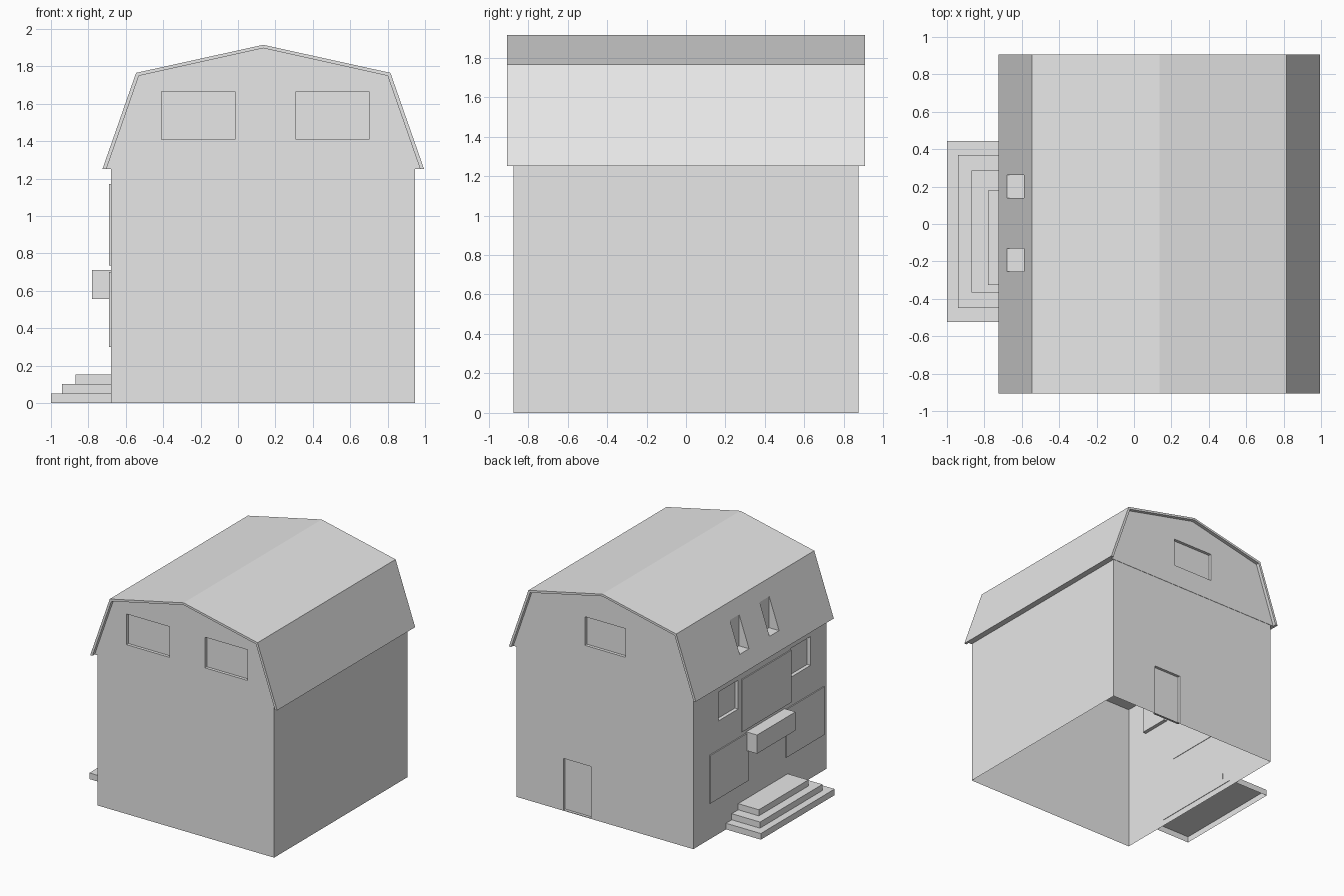
import bpy, bmesh

cube = bpy.data.objects.get("Cube")
if cube:
    bpy.data.objects.remove(cube, do_unlink=True)

# Single plain material
grey = bpy.data.materials.new("plain_grey")
grey.use_nodes = True
grey.diffuse_color = (0.8, 0.8, 0.8, 1)
grey.node_tree.nodes["Principled BSDF"].inputs["Base Color"].default_value = (0.8, 0.8, 0.8, 1)


def finish(name, bm):
    bmesh.ops.recalc_face_normals(bm, faces=bm.faces)
    mesh = bpy.data.meshes.new(name)
    bm.to_mesh(mesh)
    bm.free()
    mesh.materials.append(grey)
    obj = bpy.data.objects.new(name, mesh)
    bpy.context.scene.collection.objects.link(obj)
    return obj


def prism(name, profile, y0, y1):
    """Extrude an x-z profile along y."""
    bm = bmesh.new()
    face = bm.faces.new([bm.verts.new((x, y0, z)) for x, z in profile])
    ext = bmesh.ops.extrude_face_region(bm, geom=[face])["geom"]
    verts = [g for g in ext if isinstance(g, bmesh.types.BMVert)]
    bmesh.ops.translate(bm, vec=(0, y1 - y0, 0), verts=verts)
    return finish(name, bm)


def box(name, xs, ys, zs):
    (x0, x1), (z0, z1) = xs, zs
    return prism(name, [(x0, z0), (x1, z0), (x1, z1), (x0, z1)], *ys)


def cut(obj, *boxes):
    """Carve box-shaped recesses out of an object."""
    for b in boxes:
        cutter = box("cutter", *b)
        cutter.hide_render = True
        mod = obj.modifiers.new("recess", "BOOLEAN")
        mod.operation = "DIFFERENCE"
        mod.solver = "EXACT"
        mod.object = cutter
        bpy.context.view_layer.objects.active = obj
        bpy.ops.object.modifier_apply(modifier=mod.name)
        bpy.data.objects.remove(cutter, do_unlink=True)


def open_ends(obj, levels):
    """Remove the horizontal faces at the given heights."""
    bm = bmesh.new()
    bm.from_mesh(obj.data)
    doomed = [f for f in bm.faces if abs(f.normal.z) > 0.9
              and any(abs(f.calc_center_median().z - z) < 0.002 for z in levels)]
    bmesh.ops.delete(bm, geom=doomed, context="FACES")
    bm.to_mesh(obj.data)
    bm.free()


WALL, EAVE = -0.68, 1.25

# Lower walls: hollow shell with a back door and two small side windows
walls = box("lower_walls", (WALL, 0.945), (-0.875, 0.875), (0, EAVE))
cut(walls,
    ((0.26, 0.515), (0.852, 0.95), (0.005, 0.435)),
    ((-0.75, -0.65), (0.285, 0.545), (0.94, 1.18)),
    ((-0.75, -0.65), (-0.665, -0.405), (0.94, 1.18)))
open_ends(walls, (0, EAVE))

# Gambrel roof skin and the attic volume below it
outer = [(-0.725, EAVE), (-0.545, 1.765), (0.135, 1.915), (0.815, 1.765), (0.995, EAVE)]
inner = [(-0.704, EAVE), (-0.53, 1.749), (0.135, 1.897), (0.8, 1.749), (0.974, EAVE)]
roof = prism("roof", outer + inner[::-1], -0.907, 0.907)
attic = prism("attic", inner, -0.878, 0.878)

# Skylights pass through the roof into the attic
skylights = [((-0.85, -0.585), ys, (1.385, 1.645)) for ys in ((0.14, 0.262), (-0.255, -0.13))]
cut(roof, *skylights)
cut(attic, *skylights,
    ((-0.41, -0.015), (-0.95, -0.853), (1.41, 1.665)),
    ((0.31, 0.70), (-0.95, -0.853), (1.41, 1.665)),
    ((-0.06, 0.315), (0.853, 0.95), (1.43, 1.668)))

# Thin window panels on the entrance side
for name, ys, zs in (("back_window_panel", (0.165, 0.665), (0.3, 0.7)),
                     ("front_window_panel", (-0.835, -0.335), (0.3, 0.7)),
                     ("upper_window_panel", (-0.4, 0.245), (0.735, 1.17))):
    box(name, (WALL - 0.009, WALL), ys, zs)

# Balcony
box("balcony", (-0.78, WALL + 0.004), (-0.325, 0.18), (0.555, 0.71))

# Entrance steps, the lowest one hollow below
steps = ((-1.0, (-0.525, 0.445)), (-0.94, (-0.45, 0.37)), (-0.87, (-0.365, 0.285)))
for i, (x, ys) in enumerate(steps):
    step = box(f"step_{i + 1}", (x, WALL + (0.004 if i else 0)), ys, (i * 0.051, (i + 1) * 0.051))
    if i == 0:
        open_ends(step, (0,))
